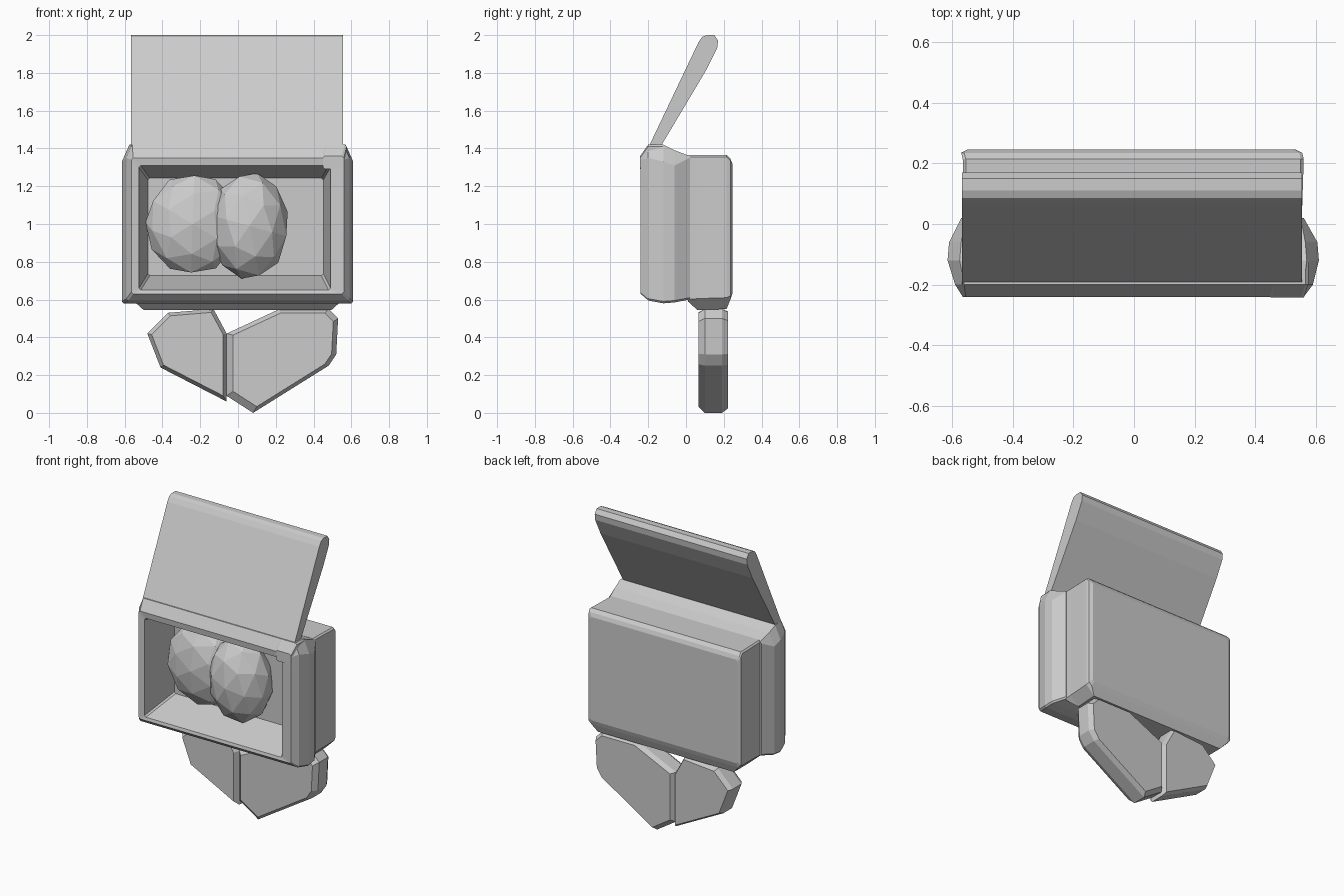
import bpy, bmesh
from mathutils import Matrix

if "Cube" in bpy.data.objects:
    bpy.data.objects.remove(bpy.data.objects["Cube"])


def finish(bm, name):
    bmesh.ops.recalc_face_normals(bm, faces=bm.faces)
    me = bpy.data.meshes.new(name)
    bm.to_mesh(me)
    bm.free()
    ob = bpy.data.objects.new(name, me)
    bpy.context.collection.objects.link(ob)
    return ob


def loft(name, rings, closed=False):
    """Join equal-length point rings; cap the ends or close back to the start."""
    bm = bmesh.new()
    vs = [[bm.verts.new(p) for p in r] for r in rings]
    n = len(vs[0])
    pairs = list(zip(vs, vs[1:]))
    if closed:
        pairs.append((vs[-1], vs[0]))
    for a, b in pairs:
        for i in range(n):
            j = (i + 1) % n
            bm.faces.new((a[i], a[j], b[j], b[i]))
    if not closed:
        bm.faces.new(vs[0])
        bm.faces.new(vs[-1])
    return finish(bm, name)


def ring(y, x0, x1, z0, z1, cx=0.01, cz=0.01, low=0.01):
    """Rectangle at depth y with chamfered corners."""
    return [(x, y, z) for x, z in (
        (x0 + low, z0), (x1 - low, z0), (x1, z0 + low), (x1, z1 - cz),
        (x1 - cx, z1), (x0 + cx, z1), (x0, z1 - cz), (x0, z0 + low))]


# Front frame: chamfered outside, tapered opening
loft("front_frame", [
    ring(0.02, -0.57, 0.56, 0.60, 1.36),
    ring(-0.06, -0.61, 0.605, 0.585, 1.39, 0.04, 0.08),
    ring(-0.12, -0.615, 0.61, 0.58, 1.42, 0.04, 0.09),
    ring(-0.20, -0.59, 0.59, 0.595, 1.42, 0.03, 0.07),
    ring(-0.24, -0.565, 0.56, 0.63, 1.35),
    ring(-0.235, -0.525, 0.49, 0.65, 1.31),
    ring(0.02, -0.475, 0.45, 0.73, 1.24),
], closed=True)

# Solid rear box, its front face closes the opening
loft("rear_box", [
    ring(0.01, -0.56, 0.555, 0.59, 1.365),
    ring(0.06, -0.56, 0.555, 0.545, 1.365, low=0.06),
    ring(0.215, -0.565, 0.56, 0.55, 1.365, low=0.06),
    ring(0.235, -0.57, 0.555, 0.60, 1.345, low=0.02),
    ring(0.245, -0.55, 0.535, 0.63, 1.32),
])

# Tilted lid, extruded from its side profile
lid = [(-0.235, 1.33), (0.065, 1.96), (0.085, 1.99), (0.11, 2.0), (0.15, 2.0),
       (0.17, 1.97), (0.165, 1.93), (0.11, 1.82), (-0.14, 1.40)]
loft("lid", [[(x, y, z) for y, z in lid] for x in (-0.567, 0.555)])

# Hinge block at the right upper corner
loft("hinge_block", [
    ring(-0.243, 0.45, 0.56, 1.29, 1.36),
    ring(-0.20, 0.45, 0.575, 1.29, 1.42),
    ring(-0.12, 0.46, 0.575, 1.31, 1.42),
])

# Two faceted lumps inside
for name, c, s, rot in (
        ("left_lump", (-0.24, -0.03, 1.0), (0.25, 0.13, 0.27), 0.5),
        ("right_lump", (0.06, -0.055, 0.99), (0.21, 0.17, 0.285), 0.2)):
    bm = bmesh.new()
    bmesh.ops.create_icosphere(bm, subdivisions=2, radius=1,
                               matrix=Matrix.Rotation(rot, 4, 'Y'))
    for v in bm.verts:
        v.co = [c[i] + s[i] * v.co[i] for i in range(3)]
    finish(bm, name)


# Two angular feet below, tapered toward front and back faces
def foot(name, prof):
    mx = sum(p[0] for p in prof) / len(prof)
    mz = sum(p[1] for p in prof) / len(prof)
    layers = ((0.065, 0.9), (0.10, 1.0), (0.19, 1.0), (0.222, 0.93))
    loft(name, [[(mx + (x - mx) * k, y, mz + (z - mz) * k) for x, z in prof]
                for y, k in layers])


foot("left_foot", [(-0.48, 0.42), (-0.37, 0.53), (-0.13, 0.55), (-0.06, 0.42),
                   (-0.06, 0.06), (-0.41, 0.24)])
foot("right_foot", [(-0.06, 0.42), (0.22, 0.55), (0.48, 0.55), (0.53, 0.50),
                    (0.52, 0.31), (0.48, 0.25), (0.08, 0.0), (-0.06, 0.09)])
